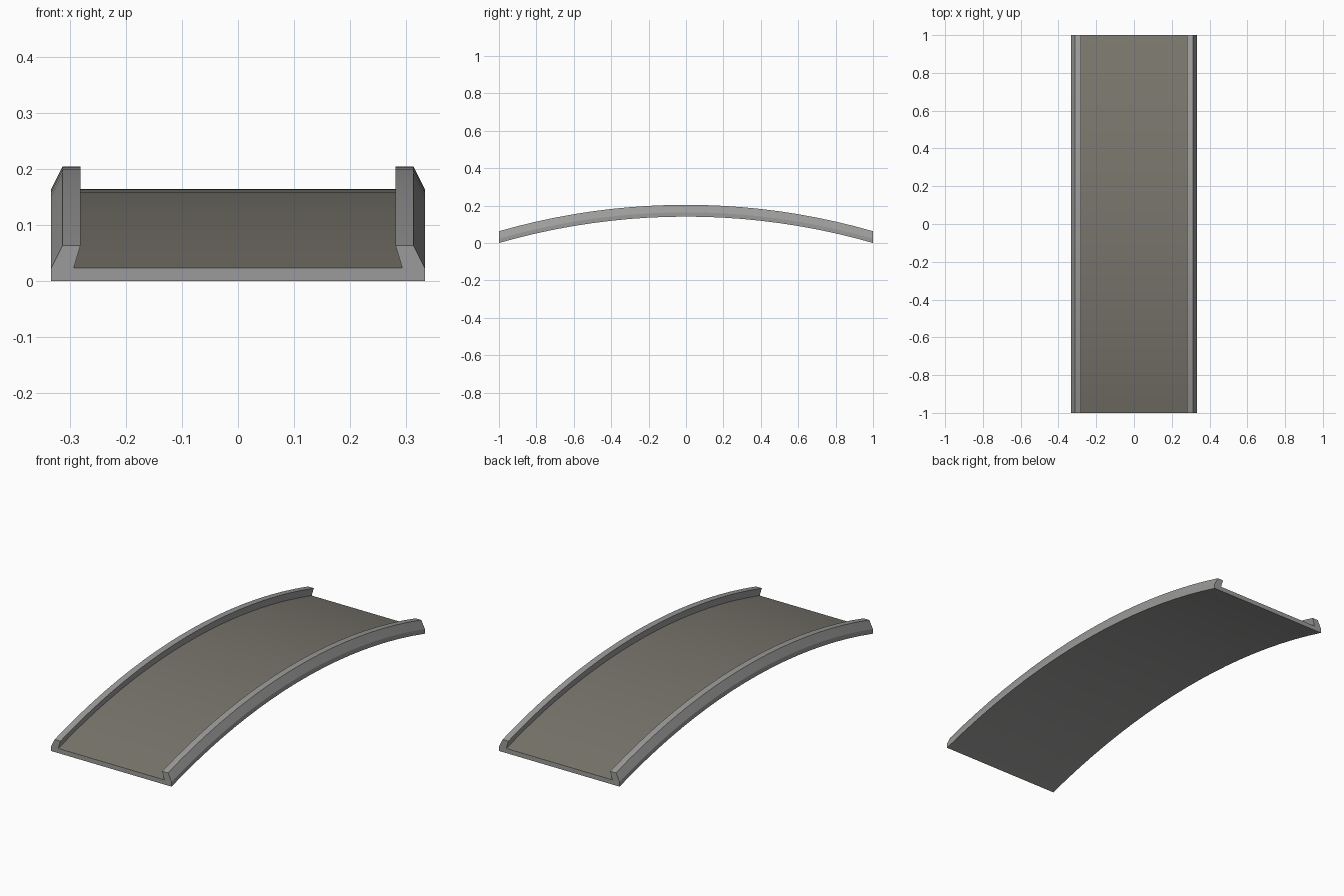
import bpy, bmesh, math

if "Cube" in bpy.data.objects:
    bpy.data.objects.remove(bpy.data.objects["Cube"])

RISE, SEGS = 0.141, 20
RADIUS = (1 + RISE ** 2) / (2 * RISE)


def material(name, rgb):
    m = bpy.data.materials.new(name)
    m.diffuse_color = (*rgb, 1)
    m.use_nodes = True
    m.node_tree.nodes["Principled BSDF"].inputs["Base Color"].default_value = m.diffuse_color
    return m


stone = material("grey concrete", (0.33, 0.33, 0.325))
paving = material("brown grey paving", (0.19, 0.18, 0.15))


def arch(y):
    return math.sqrt(RADIUS ** 2 - y * y) - (RADIUS - RISE)


# Bridge section: flat slab with undercut kerbs, right half then mirrored
half = [(0.333, 0), (0.333, 0.023), (0.313, 0.063), (0.281, 0.063), (0.293, 0.023)]
section = half + [(-x, z) for x, z in reversed(half)]
n = len(section)

bm = bmesh.new()
rings = []
for i in range(SEGS + 1):
    y = -1 + 2 * i / SEGS
    rings.append([bm.verts.new((x, y, z + arch(y))) for x, z in section])
for a, b in zip(rings, rings[1:]):
    for k in range(n):
        f = bm.faces.new((a[k], a[(k + 1) % n], b[(k + 1) % n], b[k]))
        # Walking surface between the kerbs is paved
        f.material_index = 1 if k == 4 else 0
bm.faces.new(rings[0])
bm.faces.new(rings[-1])
bmesh.ops.recalc_face_normals(bm, faces=bm.faces[:])

mesh = bpy.data.meshes.new("arched_bridge_deck")
bm.to_mesh(mesh)
bm.free()
mesh.materials.append(stone)
mesh.materials.append(paving)
deck = bpy.data.objects.new("arched_bridge_deck", mesh)
bpy.context.collection.objects.link(deck)
bpy.context.view_layer.objects.active = deck
deck.select_set(True)
bpy.ops.object.shade_smooth_by_angle(angle=math.radians(15))
